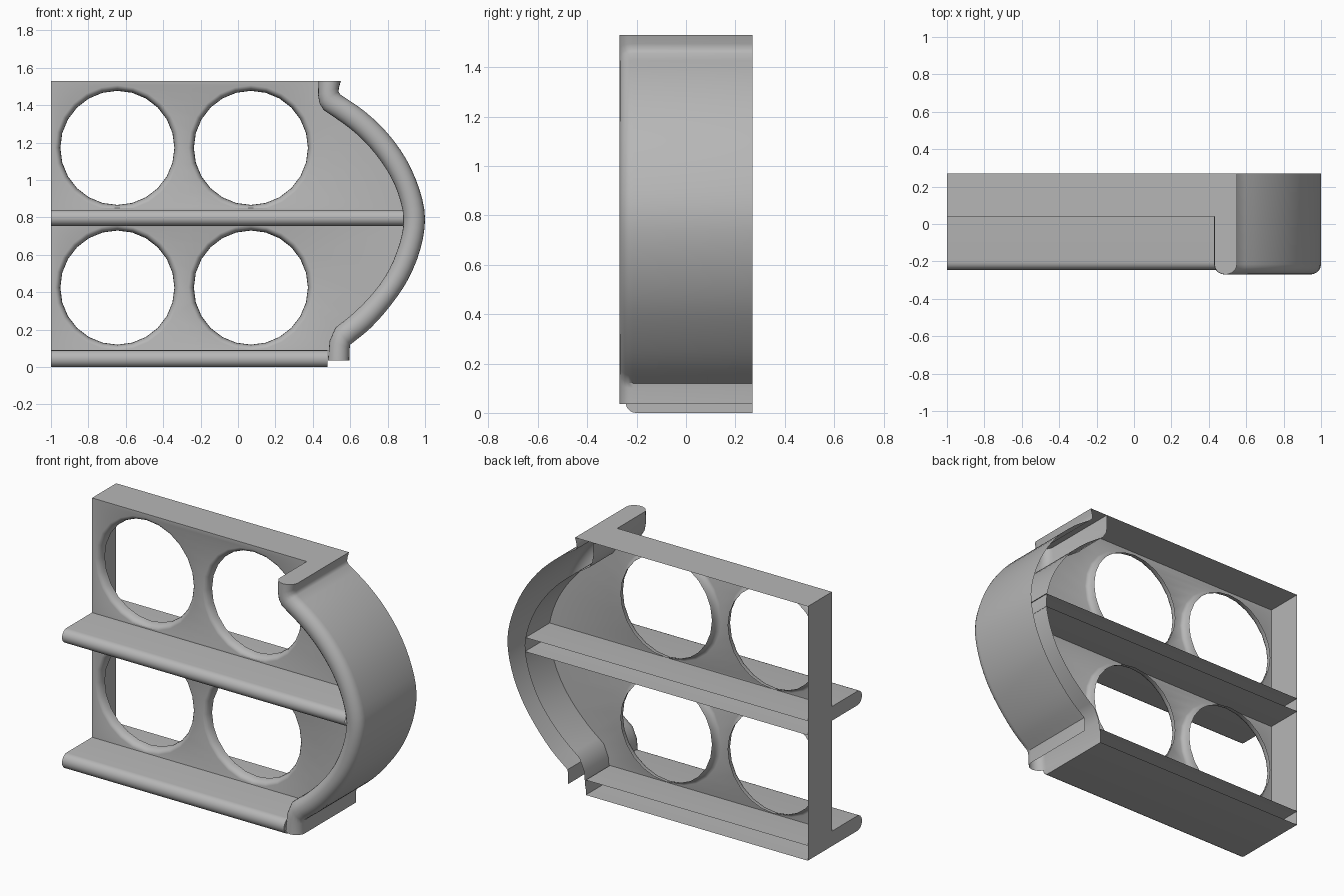
import bpy, bmesh, math
from mathutils import Vector

if "Cube" in bpy.data.objects:
    bpy.data.objects.remove(bpy.data.objects["Cube"])

BACK, PANEL, FRONT = 0.27, 0.04, -0.27
HOLE_R, RIM_R, SIDES = 0.305, 0.334, 24

# Dark grey finish shared by every part
grey = bpy.data.materials.new("dark_grey")
grey.diffuse_color = (0.47, 0.47, 0.47, 1)
grey.use_nodes = True
grey.node_tree.nodes["Principled BSDF"].inputs["Base Color"].default_value = grey.diffuse_color


def finish(name, bm, toward=None):
    """Weld, orient and shade a part; 'toward' = direction an open sheet faces."""
    bmesh.ops.remove_doubles(bm, verts=bm.verts, dist=0.0005)
    bmesh.ops.recalc_face_normals(bm, faces=bm.faces)
    bm.normal_update()
    if toward is not None:
        total = sum(f.calc_area() * f.normal.dot(Vector(toward)) for f in bm.faces)
        if total < 0:
            bmesh.ops.reverse_faces(bm, faces=bm.faces)
    mesh = bpy.data.meshes.new(name)
    bm.to_mesh(mesh)
    bm.free()
    mesh.materials.append(grey)
    ob = bpy.data.objects.new(name, mesh)
    bpy.context.collection.objects.link(ob)
    bpy.ops.object.select_all(action='DESELECT')
    ob.select_set(True)
    bpy.context.view_layer.objects.active = ob
    bpy.ops.object.shade_smooth_by_angle(angle=math.radians(40))
    return ob


def loft(bm, rows):
    """Skin a list of equal-length point rows; returns the vertex rows."""
    grid = [[bm.verts.new(p) for p in row] for row in rows]
    for a, b in zip(grid, grid[1:]):
        for i in range(len(a) - 1):
            bm.faces.new((a[i], a[i + 1], b[i + 1], b[i]))
    return grid


def channel(a, b, front, radius, steps=10):
    """U section open at the back, from wall a to wall b, each (x, z)."""
    a, b = Vector(a), Vector(b)
    section = [(a.x, BACK, a.y)]
    for i in range(steps + 1):
        t = math.pi * i / steps
        p = a.lerp(b, (1 - math.cos(t)) / 2)
        section.append((p.x, front + radius * (1 - math.sin(t)), p.y))
    section.append((b.x, BACK, b.y))
    return section


def smooth(points, sub=3):
    """Catmull-Rom refinement of a short point list."""
    pts = [Vector(p) for p in points]
    pts = [2 * pts[0] - pts[1]] + pts + [2 * pts[-1] - pts[-2]]
    out = []
    for p0, p1, p2, p3 in zip(pts, pts[1:], pts[2:], pts[3:]):
        for k in range(sub):
            t = k / sub
            out.append(0.5 * (2 * p1 + (p2 - p0) * t + (2 * p0 - 5 * p1 + 4 * p2 - p3) * t * t
                              + (3 * p1 - p0 - 3 * p2 + p3) * t ** 3))
    return out + [pts[-2]]


def profile(top, arc, bottom):
    """Short end pieces either side of a smoothed arc."""
    return [Vector(p) for p in top] + smooth(arc) + [Vector(p) for p in bottom]


# Profiles of the bulging edge band
outer = profile([(0.55, 1.53), (0.54, 1.495), (0.537, 1.473)], [
    (0.547, 1.457), (0.68, 1.365), (0.80, 1.25), (0.90, 1.11), (0.97, 0.95), (1.0, 0.795),
    (0.975, 0.63), (0.91, 0.47), (0.82, 0.335), (0.71, 0.21), (0.60, 0.12)
], [(0.597, 0.10), (0.595, 0.035)])
inner = profile([(0.43, 1.53), (0.428, 1.455), (0.436, 1.41)], [
    (0.457, 1.375), (0.60, 1.275), (0.705, 1.175), (0.795, 1.055), (0.855, 0.93), (0.885, 0.795),
    (0.865, 0.665), (0.81, 0.525), (0.73, 0.405), (0.625, 0.295), (0.52, 0.21)
], [(0.49, 0.14), (0.48, 0.035)])


def inner_x(z):
    """x of the band's inner wall at height z."""
    for p, q in zip(inner, inner[1:]):
        if q.y <= z <= p.y:
            return p.x + (q.x - p.x) * (p.y - z) / (p.y - q.y)
    return inner[0].x if z > 1 else inner[-1].x


# Curved band, hollow and open at the back, closed on top
bm = bmesh.new()
grid = loft(bm, [channel(a, b, FRONT, 0.055) for a, b in zip(inner, outer)])
bm.faces.new(grid[0])
finish("curved_band", bm)

# Shelves with a round nose
for name, z0, z1, x1, cap in (("middle_shelf", 0.755, 0.84, 0.885, False),
                              ("bottom_shelf", 0.0, 0.09, 0.478, True)):
    bm = bmesh.new()
    grid = loft(bm, [channel((x, z0), (x, z1), -0.245, 0.042) for x in (-1.0, x1)])
    bm.faces.new(grid[0])
    if cap:
        bm.faces.new(grid[1])
    finish(name, bm)


def ring(cx, cz, r, y):
    return [(cx + r * math.cos(2 * math.pi * i / SIDES), y,
             cz + r * math.sin(2 * math.pi * i / SIDES)) for i in range(SIDES)]


# Panels, each pierced by two holes with rolled-in rims
for name, z0, z1, hz in (("upper_panel", 0.84, 1.53, 1.172), ("lower_panel", 0.09, 0.755, 0.425)):
    centres = [(-0.645, hz), (0.069, hz)]
    outline = [(-1, PANEL, z0), (-1, PANEL, z1), (inner_x(z1), PANEL, z1)]
    outline += [(p.x, PANEL, p.y) for p in inner if z0 + 0.002 < p.y < z1 - 0.002]
    outline += [(inner_x(z0), PANEL, z0)]
    bm = bmesh.new()
    edges = []
    for loop in [outline] + [ring(*c, RIM_R, PANEL) for c in centres]:
        vs = [bm.verts.new(p) for p in loop]
        edges += [bm.edges.new((vs[i - 1], vs[i])) for i in range(len(vs))]
    bmesh.ops.triangle_fill(bm, use_beauty=True, use_dissolve=False, edges=edges,
                            normal=(0, -1, 0))
    for c in centres:
        rows = []
        for i in range(5):
            t = math.pi / 2 * i / 4
            r = RIM_R - (RIM_R - HOLE_R) * math.sin(t)
            rows.append(ring(*c, r, PANEL + 0.05 * (1 - math.cos(t))))
        loft(bm, [row + row[:1] for row in rows])
    finish(name, bm, (0, -1, 0))

# Return flanges: left edge and top edge
for name, path in (("upper_flange", [(-1, 0.84), (-1, 1.53), (0.43, 1.53)]),
                   ("lower_flange", [(-1, 0.09), (-1, 0.755)])):
    bm = bmesh.new()
    loft(bm, [[(x, PANEL, z), (x, BACK, z)] for x, z in path])
    finish(name, bm, (-1, 0, 1))
